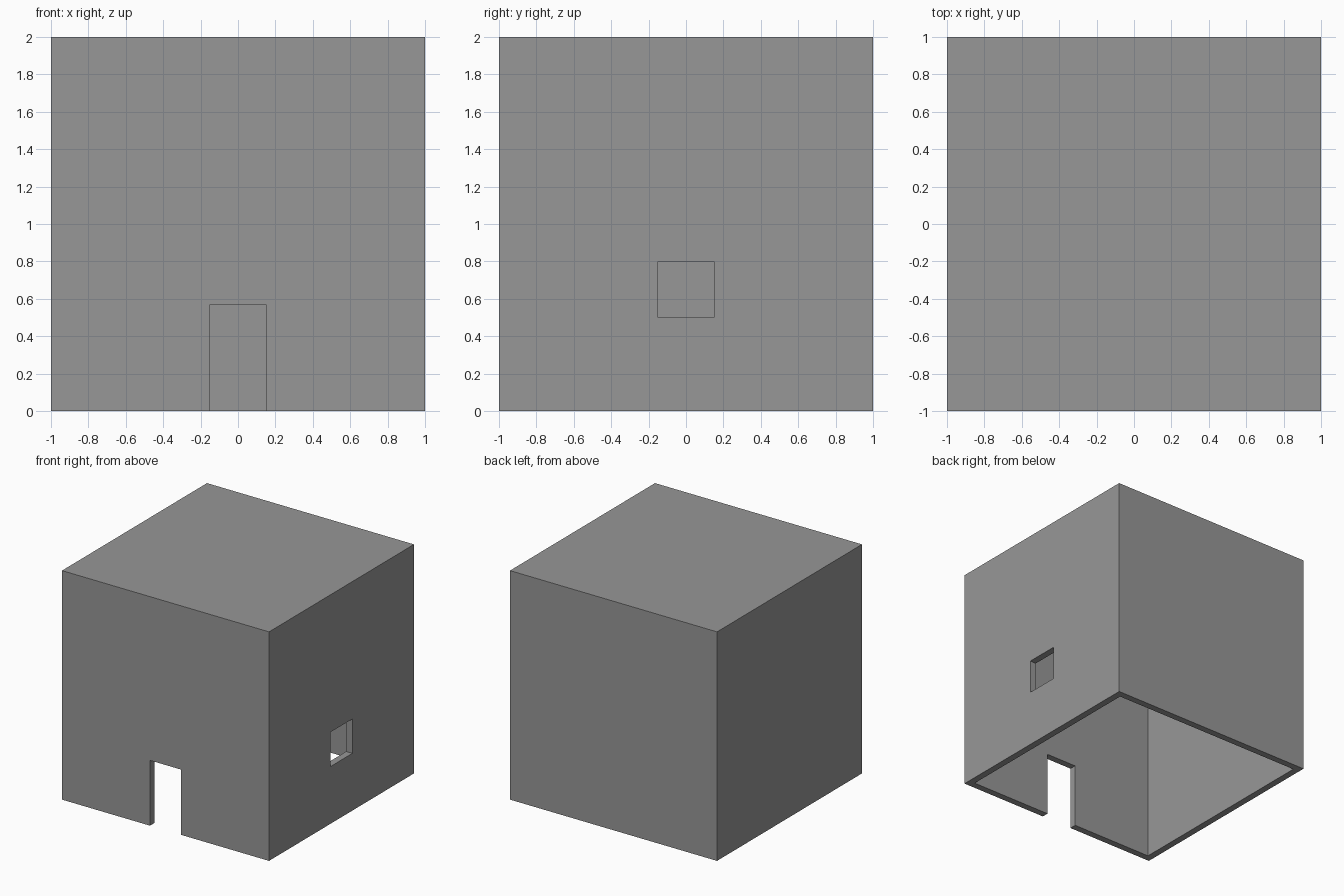
import bpy

default_cube = bpy.data.objects.get("Cube")
if default_cube:
    bpy.data.objects.remove(default_cube, do_unlink=True)

WALL = 0.06

grey = bpy.data.materials.new("wall grey")
grey.use_nodes = True
colour = (0.31, 0.31, 0.31, 1)
grey.diffuse_color = colour
grey.node_tree.nodes["Principled BSDF"].inputs["Base Color"].default_value = colour


def box(name, low, high):
    """Axis-aligned box between two corners."""
    centre = [(a + b) / 2 for a, b in zip(low, high)]
    bpy.ops.mesh.primitive_cube_add(size=1, location=centre)
    obj = bpy.context.object
    obj.name = name
    obj.scale = [b - a for a, b in zip(low, high)]
    bpy.ops.object.transform_apply(location=True, rotation=False, scale=True)
    obj.data.materials.append(grey)
    return obj


def cut(target, name, low, high):
    """Subtract a hidden box from the target."""
    cutter = box(name, low, high)
    cutter.hide_render = True
    mod = target.modifiers.new(name, "BOOLEAN")
    mod.operation = "DIFFERENCE"
    mod.solver = "EXACT"
    mod.object = cutter
    bpy.context.view_layer.objects.active = target
    bpy.ops.object.modifier_apply(modifier=mod.name)
    bpy.data.objects.remove(cutter, do_unlink=True)


# Hollow house shell, open underneath
shell = box("house_shell", (-1, -1, 0), (1, 1, 2))
inner = 1 - WALL
cut(shell, "room_cutter", (-inner, -inner, -0.2), (inner, inner, 2 - WALL))

# Doorway through the front wall
cut(shell, "door_cutter", (-0.15, -1.2, -0.2), (0.15, -0.8, 0.57))

# Window through the left wall
cut(shell, "window_cutter", (0.8, -0.15, 0.5), (1.2, 0.15, 0.8))
